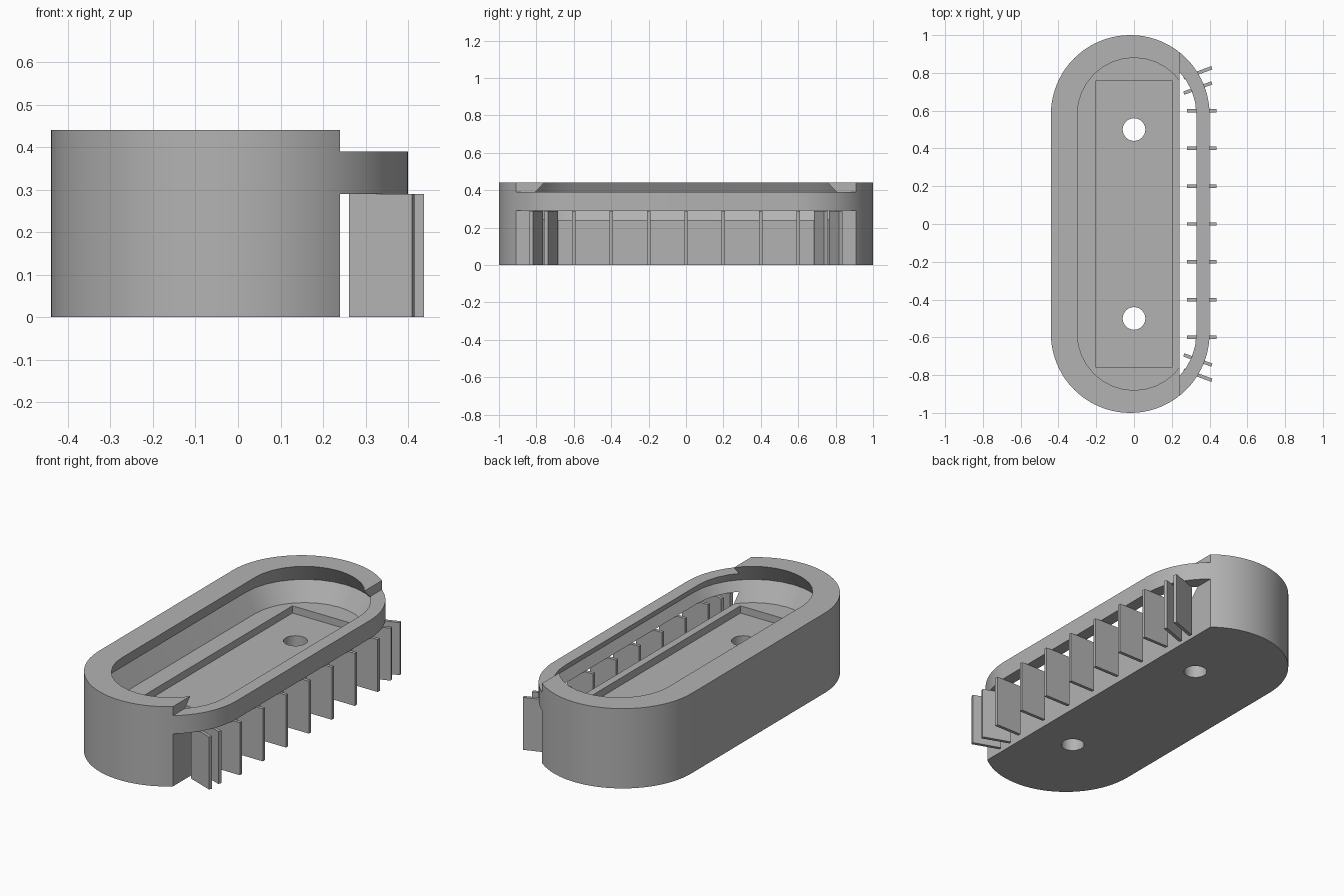
import bpy, bmesh, math
from mathutils import Matrix

cube = bpy.data.objects.get("Cube")
if cube:
    bpy.data.objects.remove(cube, do_unlink=True)

grey = bpy.data.materials.new("plain_grey")
grey.use_nodes = True
GREY = (0.45, 0.45, 0.45, 1)
grey.diffuse_color = GREY
grey.node_tree.nodes["Principled BSDF"].inputs["Base Color"].default_value = GREY


def finish(bm, name):
    bmesh.ops.recalc_face_normals(bm, faces=bm.faces)
    mesh = bpy.data.meshes.new(name)
    bm.to_mesh(mesh)
    bm.free()
    obj = bpy.data.objects.new(name, mesh)
    bpy.context.collection.objects.link(obj)
    mesh.materials.append(grey)
    return obj


def slot_outline(cx, half, r, n):
    """Closed outline of a long slot with round ends."""
    pts = []
    for sign, start in ((1, 0), (-1, math.pi)):
        for i in range(n + 1):
            a = start + math.pi * i / n
            pts.append((cx + r * math.cos(a), sign * half + r * math.sin(a)))
    return pts


def slot_loft(name, cx, half, profile, n):
    """Stack slot outlines given as (radius, height) and skin them."""
    bm = bmesh.new()
    rings = [[bm.verts.new((x, y, z)) for x, y in slot_outline(cx, half, r, n)]
             for r, z in profile]
    for low, high in zip(rings, rings[1:]):
        for i in range(len(low)):
            j = (i + 1) % len(low)
            bm.faces.new((low[i], low[j], high[j], high[i]))
    bm.faces.new(rings[0][::-1])
    bm.faces.new(rings[-1])
    return finish(bm, name)


def box(name, center, size, turn=0):
    bm = bmesh.new()
    bmesh.ops.create_cube(bm, size=1, matrix=Matrix.Translation(center)
                          @ Matrix.Rotation(turn, 4, "Z") @ Matrix.Diagonal((*size, 1)))
    return finish(bm, name)


def cylinder(name, center, r, depth):
    bm = bmesh.new()
    bmesh.ops.create_cone(bm, cap_ends=True, segments=32, radius1=r, radius2=r,
                          depth=depth, matrix=Matrix.Translation(center))
    return finish(bm, name)


def cut(obj, cutter):
    cutter.hide_render = True
    mod = obj.modifiers.new("cut", "BOOLEAN")
    mod.operation, mod.solver, mod.object = "DIFFERENCE", "EXACT", cutter
    bpy.context.view_layer.objects.active = obj
    bpy.ops.object.modifier_apply(modifier=mod.name)
    bpy.data.objects.remove(cutter, do_unlink=True)


# Round-ended body with a V-grooved cavity
body = slot_loft("holder_body", -0.02, 0.58, [(0.42, 0), (0.42, 0.44)], 40)
cut(body, slot_loft("cavity_cutter", 0, 0.58,
                    [(0.30, 0.24), (0.36, 0.34), (0.30, 0.44), (0.30, 0.5)], 16))

# Shallow floor pocket and screw holes
cut(body, box("pocket_cutter", (0, 0, 0.25), (0.4, 1.52, 0.1)))
for y in (-0.5, 0.5):
    cut(body, cylinder("hole_cutter", (0, y, 0.1), 0.06, 0.4))

# Open side: only a bridging rail stays between the two cuts
cut(body, box("lower_side_cutter", (0.49, 0, 0.09), (0.5, 2.2, 0.4)))
cut(body, box("upper_side_cutter", (0.49, 0, 0.49), (0.5, 2.2, 0.2)))

bpy.ops.object.select_all(action="DESELECT")
body.select_set(True)
bpy.context.view_layer.objects.active = body
bpy.ops.object.shade_smooth_by_angle(angle=math.radians(30))

# Row of thin fins under the rail
fin = (0.158, 0.018, 0.289)
for i in range(-3, 4):
    box("straight_fin", (0.359, 0.2 * i, 0.1445), fin)
for side in (-1, 1):
    for y in (0.72, 0.80):
        box("angled_fin", (0.338, side * y, 0.1445), fin, side * math.radians(20))
